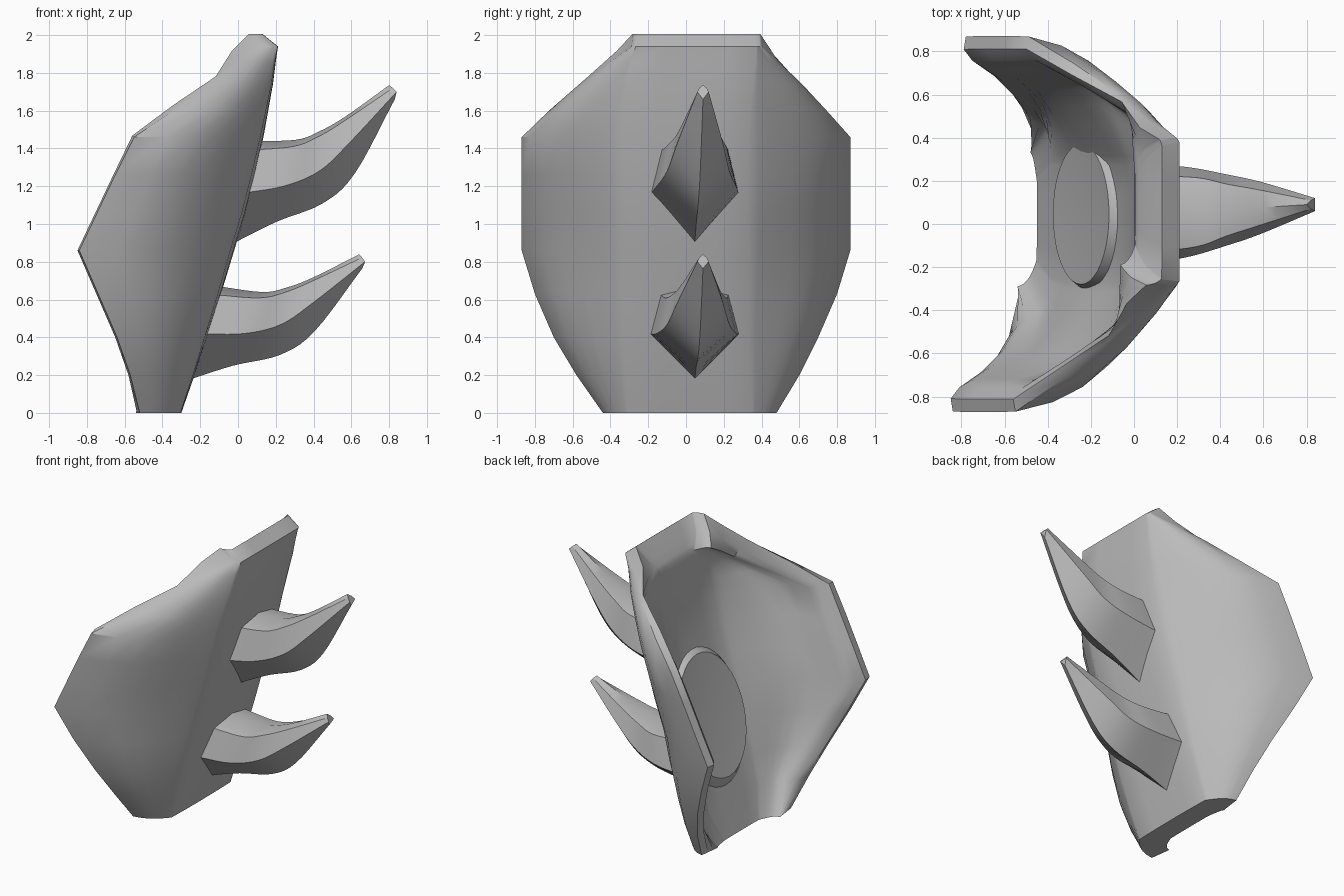
import bpy, bmesh, math
from mathutils import Vector, Matrix

cube = bpy.data.objects.get("Cube")
if cube:
    bpy.data.objects.remove(cube, do_unlink=True)

GREY = (0.5, 0.5, 0.5, 1.0)
metal = bpy.data.materials.new("plain grey")
metal.use_nodes = True
metal.diffuse_color = GREY
metal.node_tree.nodes["Principled BSDF"].inputs["Base Color"].default_value = GREY


def finish(bm, name, angle):
    """Turn a bmesh into a shaded object."""
    bmesh.ops.recalc_face_normals(bm, faces=bm.faces[:])
    mesh = bpy.data.meshes.new(name)
    bm.to_mesh(mesh)
    bm.free()
    mesh.materials.append(metal)
    obj = bpy.data.objects.new(name, mesh)
    bpy.context.collection.objects.link(obj)
    bpy.ops.object.select_all(action='DESELECT')
    obj.select_set(True)
    bpy.context.view_layer.objects.active = obj
    bpy.ops.object.shade_smooth_by_angle(angle=math.radians(angle))


def bridge(bm, a, b, closed=False):
    """Quads between two rows of vertices."""
    n = len(a)
    for i in range(n if closed else n - 1):
        j = (i + 1) % n
        bm.faces.new((a[i], a[j], b[j], b[i]))


# Curved shell rows: height, middle x, edge x, half width, y centre
ROWS = [(0, -.30, -.49, .46, .02), (.2, -.23, -.54, .59, .01), (.4, -.165, -.61, .70, 0),
        (.63, -.09, -.71, .80, 0), (.86, -.02, -.81, .87, 0), (1.06, .04, -.715, .872, 0),
        (1.26, .09, -.62, .872, 0), (1.46, .135, -.52, .87, 0), (1.6, .16, -.31, .735, .01),
        (1.74, .185, -.12, .59, .025), (1.86, .2, .02, .45, .04), (1.94, .212, .165, .345, .055)]
# Curve beyond the flat middle: fraction of remaining width, fraction of depth
CURVE = [(0, .025), (.1, .07), (.2, .125), (.42, .25), (.62, .39), (.79, .55), (.92, .75), (1, 1)]


def section(bm, z, xm, xe, w, yc, flat):
    """One row of shell vertices: flat middle, curved sides."""
    half = [(flat * .5, .006)] + [(flat + (w - flat) * s, d) for s, d in CURVE]
    points = [(-y, d) for y, d in reversed(half)] + [(0, 0)] + half
    return [bm.verts.new((xm + (xe - xm) * d + .03 * d * y / w, yc + y, z)) for y, d in points]


def ramp(z):
    """Rim slope, growing towards the top."""
    return max(0, (z - 1.4) / .54) * .11


def inner_section(bm, z, xm, xe, w, yc):
    """Cavity row: thicker near the top and pulled back behind the rim."""
    xm -= .15 + ramp(z) * .5
    xe = min(xe + .1, xm - .04) if z > 0 else xe - .02
    w -= .15 - ramp(z) * .45
    return section(bm, z - ramp(z), xm, xe, w, yc, min(.27, w * .6))


def outline(grid):
    """Border loop of a grid of vertices."""
    return (grid[0] + [r[-1] for r in grid[1:-1]] + grid[-1][::-1]
            + [r[0] for r in grid[-2:0:-1]])


bm = bmesh.new()
outer = [section(bm, z, xm, xe, w, yc, min(.33, w * .93)) for z, xm, xe, w, yc in ROWS]
inner = [inner_section(bm, *row) for row in ROWS]
for grid in (outer, inner):
    for low, high in zip(grid, grid[1:]):
        bridge(bm, low, high)

# Rim with a raised crest and a rounded inner lip
border, inside = outline(outer), outline(inner)
loops = [border]
for blend, rise, push in [(.4, 1.0, .05), (.75, .5, .045), (.92, .2, .02)]:
    loop = []
    for o, i in zip(border, inside):
        co = o.co.lerp(i.co, blend)
        co.z += ramp(o.co.z) * rise
        if .1 < o.co.z < 1.7:
            co.x -= push
        elif o.co.z > 1.9:
            co.y = o.co.y + (i.co.y - o.co.y) * blend ** 3
        loop.append(bm.verts.new(co))
    loops.append(loop)
loops.append(inside)
for a, b in zip(loops, loops[1:]):
    bridge(bm, a, b, closed=True)
finish(bm, "curved_shell", 38)

# Spike edges, base to tip: bottom, side, shoulder and ridge lines in x and z
BOTTOM = [(-.05, .885), (.2, 1.01), (.45, 1.11), (.62, 1.27), (.83, 1.66)]
SIDE = [(0, 1.16), (.24, 1.2), (.43, 1.28), (.59, 1.43), (.84, 1.70)]
SHOULDER = [(.04, 1.39), (.29, 1.41), (.43, 1.465), (.57, 1.55), (.82, 1.72)]
RIDGE = [(.04, 1.44), (.3, 1.445), (.43, 1.49), (.57, 1.57), (.8, 1.735)]
SIDE_W = [.235, .21, .165, .12, .03]
SHOULDER_W = [.18, .16, .12, .085, .02]
CENTRE = [.045, .055, .065, .075, .09]


def smooth(points, steps=5):
    """Rounded path through the points (Catmull-Rom)."""
    pts = [points[0] * 2 - points[1]] + points + [points[-1] * 2 - points[-2]]
    path = []
    for a, b, c, d in zip(pts, pts[1:], pts[2:], pts[3:]):
        for k in range(steps):
            t = k / steps
            path.append(b + (c - a) * (t / 2) + (a * 2 - b * 5 + c * 4 - d) * (t * t / 2)
                        + (b * 3 - a - c * 3 + d) * (t ** 3 / 2))
    return path + [points[-1]]


def spike(name, matrix):
    lines = []
    for line, widths, sign in [(BOTTOM, SIDE_W, 0), (SIDE, SIDE_W, 1), (SHOULDER, SHOULDER_W, 1),
                               (RIDGE, SIDE_W, 0), (SHOULDER, SHOULDER_W, -1), (SIDE, SIDE_W, -1)]:
        lines.append(smooth([Vector((x, c + sign * w, z))
                             for (x, z), w, c in zip(line, widths, CENTRE)]))
    bm = bmesh.new()
    rings = [[bm.verts.new(co) for co in ring] for ring in zip(*lines)]
    for a, b in zip(rings, rings[1:]):
        bridge(bm, a, b, closed=True)
    bm.faces.new(rings[0])
    bm.faces.new(rings[-1])
    bm.transform(matrix)
    finish(bm, name, 28)


spike("upper_spike", Matrix.Identity(4))
spike("lower_spike", Matrix.Translation((-.23, 0, .185))
      @ Matrix.Rotation(math.radians(8.5), 4, 'Y')
      @ Matrix.Diagonal((.955, 1, .94, 1))
      @ Matrix.Translation((0, 0, -.91)))

# Oval pad on the inner wall, leaning with it, with a shallow dished face
bm = bmesh.new()
COUNT = 40
lean = Vector((.31, 0, .95))
out = Vector((-.95, 0, .31))
centre = Vector((-.075, .045, .72))
rings = []
for depth, wide, tall in [(.09, .37, .5), (.12, .37, .49), (.18, .325, .42)]:
    ring = []
    for i in range(COUNT):
        a = math.tau * i / COUNT
        ring.append(bm.verts.new(centre + out * depth + lean * tall * math.sin(a)
                                 + Vector((0, wide * math.cos(a), 0))))
    rings.append(ring)
for a, b in zip(rings, rings[1:]):
    bridge(bm, a, b, closed=True)
hub = bm.verts.new(centre + out * .155)
for i in range(COUNT):
    bm.faces.new((rings[-1][i], rings[-1][(i + 1) % COUNT], hub))
bm.faces.new(rings[0])
finish(bm, "inner_pad", 40)
